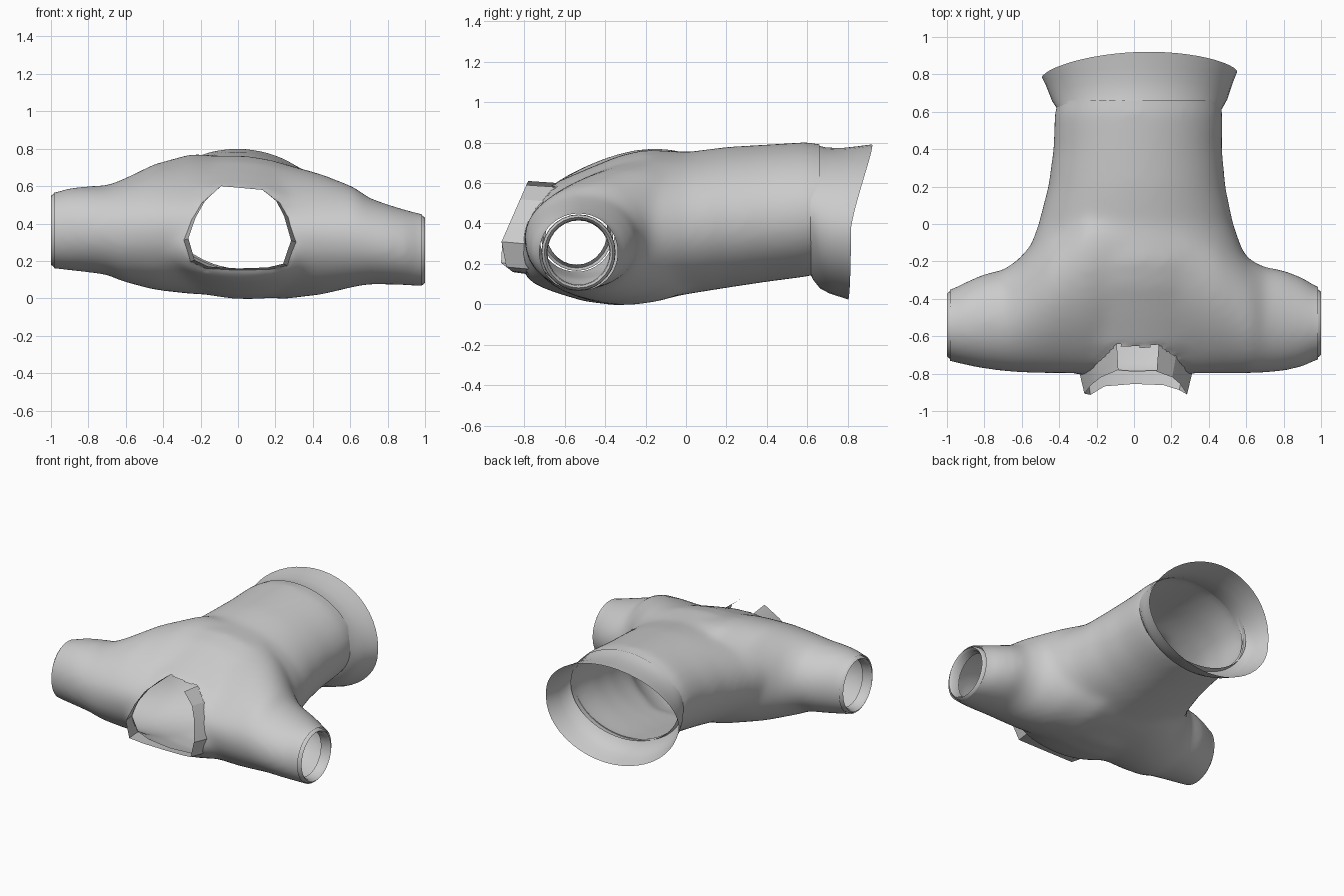
import bpy, bmesh, math
from mathutils import Vector

if "Cube" in bpy.data.objects:
    bpy.data.objects.remove(bpy.data.objects["Cube"])


def add_object(name, bm, recalc=True):
    if recalc:
        bmesh.ops.recalc_face_normals(bm, faces=bm.faces)
    me = bpy.data.meshes.new(name)
    bm.to_mesh(me)
    bm.free()
    ob = bpy.data.objects.new(name, me)
    bpy.context.collection.objects.link(ob)
    return ob


def smooth(ob, angle=35):
    bpy.ops.object.select_all(action='DESELECT')
    ob.select_set(True)
    bpy.context.view_layer.objects.active = ob
    bpy.ops.object.shade_smooth_by_angle(angle=math.radians(angle))


def skin(bm, rings, closed=True, caps=False):
    """Join successive rings of points with quads."""
    rows = [[bm.verts.new(p) for p in r] for r in rings]
    n = len(rows[0])
    for a, b in zip(rows, rows[1:]):
        for i in range(n if closed else n - 1):
            j = (i + 1) % n
            bm.faces.new((a[i], a[j], b[j], b[i]))
    if caps:
        bm.faces.new(rows[0])
        bm.faces.new(rows[-1])


def oval(u0, u1, v0, v1, n=40, e=2.0, tilt=0.0, lean=0.0):
    """Superellipse in the given rectangle; tilt shears it all, lean only the top half."""
    pts = []
    for i in range(n):
        t = 2 * math.pi * i / n
        c, s = math.cos(t), math.sin(t)
        c = math.copysign(abs(c) ** (2 / e), c)
        s = math.copysign(abs(s) ** (2 / e), s)
        du = c * (u1 - u0) / 2
        pts.append(((u0 + u1) / 2 + du,
                    (v0 + v1) / 2 + s * (v1 - v0) / 2 - tilt * du + lean * du * max(0, s)))
    return pts


# Torso sections: y, centre x, half width, bottom z, top z
torso = [(.76, .03, .43, .165, .785), (.66, .03, .435, .155, .79), (.6, .025, .45, .138, .802),
         (.4, .02, .452, .112, .79), (.2, .015, .475, .082, .778), (0, .01, .522, .05, .752),
         (-.12, .01, .565, .028, .76), (-.2, .01, .60, .012, .765), (-.33, 0, .62, -.006, .735),
         (-.5, 0, .58, .015, .665), (-.65, 0, .5, .06, .60), (-.75, 0, .42, .10, .52), (-.81, 0, .3, .16, .4)]
# Shoulder and sleeve sections: x, front y, back y, bottom z, top z, lean
sleeves = [(-1.06, -.72, -.37, .165, .555, 0), (-.98, -.735, -.35, .158, .567, 0), (-.9, -.755, -.31, .148, .592, 0),
           (-.8, -.775, -.265, .138, .60, 0), (-.7, -.787, -.245, .125, .605, .03), (-.62, -.795, -.19, .09, .635, .1),
           (-.45, -.80, 0, .045, .71, .2), (-.25, -.80, .2, .022, .755, .25), (0, -.79, .3, .015, .735, .25),
           (.25, -.80, .2, -.004, .70, .25), (.45, -.80, 0, .02, .655, .2), (.62, -.80, -.19, .06, .595, .1),
           (.7, -.797, -.23, .075, .538, .03), (.8, -.787, -.245, .073, .503, 0), (.9, -.765, -.285, .07, .473, 0),
           (.98, -.725, -.335, .062, .452, 0), (1.06, -.71, -.36, .062, .44, 0)]

# Shirt body: overlapping solids merged into one skin
bm = bmesh.new()
skin(bm, [[(x, y, z) for x, z in oval(cx - r, cx + r, b, t, tilt=.05)] for y, cx, r, b, t in torso], caps=True)
skin(bm, [[(x, y, z) for y, z in oval(f, k, b, t, lean=l)] for x, f, k, b, t, l in sleeves], caps=True)
body = add_object("shirt_body", bm)
m = body.modifiers.new("merge", 'REMESH')
m.mode = 'VOXEL'
m.voxel_size = .02
m = body.modifiers.new("soften", 'SMOOTH')
m.iterations = 24
dg = bpy.context.evaluated_depsgraph_get()
bm = bmesh.new()
bm.from_mesh(bpy.data.meshes.new_from_object(body.evaluated_get(dg)))
bpy.data.objects.remove(body)

# Cut the sleeve and waist openings
for co, no in (((.985, 0, 0), (1, 0, 0)), ((-.985, 0, 0), (-1, 0, 0)), ((0, .66, 0), (0, 1, 0))):
    bmesh.ops.bisect_plane(bm, geom=bm.verts[:] + bm.edges[:] + bm.faces[:],
                           plane_co=co, plane_no=Vector(no), clear_outer=True)

# Neck outline (x, z), open at the top
neck = [(-.09, .60), (-.19, .51), (-.245, .42), (-.285, .31), (-.25, .195), (-.17, .16), (0, .15),
        (.17, .155), (.26, .175), (.305, .30), (.265, .43), (.22, .51), (.13, .58)]


def neck_radius(x, z):
    """Distance from neck centre in units of the outline, and the outline point."""
    c, p = Vector((.01, .36)), Vector((x, z))
    d = p - c
    for i in range(len(neck)):
        a, b = Vector(neck[i]) - c, Vector(neck[(i + 1) % len(neck)]) - c
        det = a.x * b.y - a.y * b.x
        s, t = (d.x * b.y - d.y * b.x) / det, (a.x * d.y - a.y * d.x) / det
        if s >= 0 and t >= 0:
            return s + t, c + d / max(s + t, 1e-6)
    return 9, p


# Open the neck and pull its edge onto the outline
kill = []
for f in bm.faces:
    c = f.calc_center_median()
    if c.y < -.5 and f.normal.y < 0 and neck_radius(c.x, c.z)[0] < 1:
        kill.append(f)
bmesh.ops.delete(bm, geom=kill, context='FACES')
rim = []
for v in bm.verts:
    if v.is_boundary and v.co.y < -.5 and abs(v.co.x) < .5:
        q = neck_radius(v.co.x, v.co.z)[1]
        v.co.x, v.co.z = q.x, q.y
        rim.append(v.co.copy())
body = add_object("shirt_body", bm, False)
smooth(body)

# Collar band standing out from the neck edge
bm = bmesh.new()
inner, outer = [], []
for x, z in neck:
    edge = min(rim, key=lambda p: (p.x - x) ** 2 + (p.z - z) ** 2)
    rise = max(0, (z - .28) / .32)
    low = max(0, (.2 - z) / .05)
    inner.append((x * 1.02, edge.y + .005, z))
    outer.append((x * .93, min(-.92 + .14 * rise + .065 * low, edge.y - .06), z + .01))
skin(bm, [inner, outer], closed=False)
smooth(add_object("collar", bm), 20)

# Sleeve cuffs, edges turned inward
for name, s, y0, y1, z0, z1 in (("left_cuff", -1, -.72, -.36, .168, .56), ("right_cuff", 1, -.712, -.35, .07, .443)):
    bm = bmesh.new()
    rings = []
    for x, d in ((.965, -.002), (.985, 0), (1.0, .012), (.985, .024), (.93, .028)):
        ring = oval(y0 + d, y1 - d, z0 + d, z1 - d, 28)
        rings.append([(s * x, y, z) for y, z in ring])
    skin(bm, rings)
    smooth(add_object(name, bm))

# Flared waistband with a longer upper edge
bm = bmesh.new()
rings = []
for t, r, b, top in ((0, .44, .15, .795), (.06, .447, .125, .79), (.25, .468, .08, .775),
                     (.5, .485, .055, .772), (.75, .502, .04, .78), (1, .522, .025, .79)):
    ring = []
    for i, (x, z) in enumerate(oval(.03 - r, .03 + r, b, top, 48, 1.95, .06)):
        a = 2 * math.pi * i / 48
        end = .80 + .12 * max(0, math.sin(a)) ** 1.3 + .015 * math.cos(a)
        ring.append((x, .615 + t * (end - .615), z))
    rings.append(ring)
skin(bm, rings)
smooth(add_object("waistband", bm))
